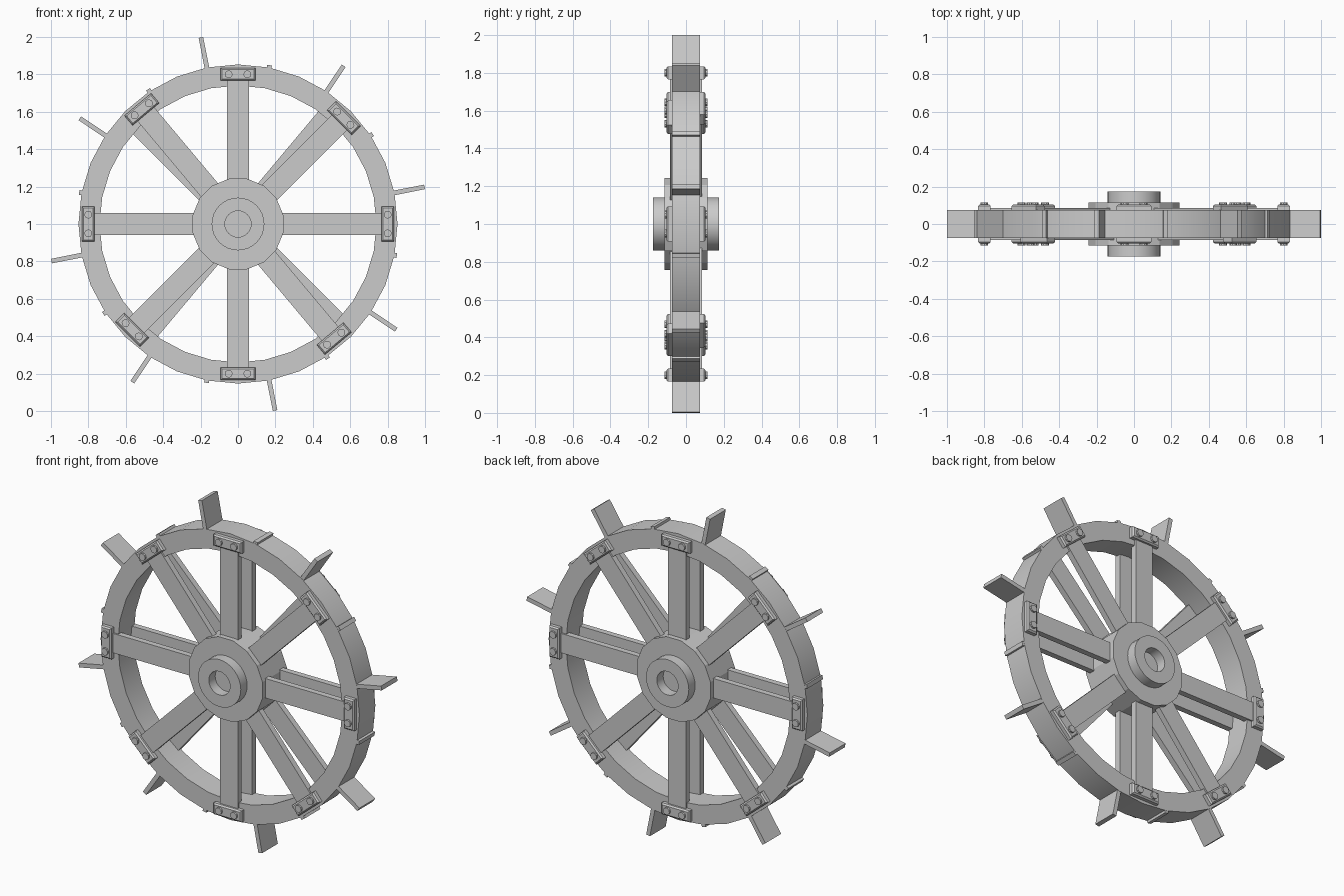
import bpy, bmesh
from math import pi, radians, cos, sin
from mathutils import Matrix, Vector

if "Cube" in bpy.data.objects:
    bpy.data.objects.remove(bpy.data.objects["Cube"])

CENTER = Matrix.Translation((0, 0, 1))


def finish(bm, name, smooth=False):
    bmesh.ops.recalc_face_normals(bm, faces=bm.faces[:])
    mesh = bpy.data.meshes.new(name)
    bm.to_mesh(mesh)
    bm.free()
    ob = bpy.data.objects.new(name, mesh)
    bpy.context.collection.objects.link(ob)
    if smooth:
        bpy.ops.object.select_all(action='DESELECT')
        ob.select_set(True)
        bpy.context.view_layer.objects.active = ob
        bpy.ops.object.shade_smooth_by_angle(angle=radians(30))
    return ob


def lathe(name, profile, sides, phase=0.0, smooth=True, closed=True):
    """Spin an (r, y) profile around the wheel axle."""
    bm = bmesh.new()
    rings = []
    for i in range(sides):
        a = phase + 2 * pi * i / sides
        rings.append([bm.verts.new((r * cos(a), y, 1 + r * sin(a))) for r, y in profile])
    n = len(profile)
    for i in range(sides):
        p, q = rings[i], rings[(i + 1) % sides]
        for j in range(n if closed else n - 1):
            k = (j + 1) % n
            bm.faces.new((p[j], p[k], q[k], q[j]))
    if not closed:
        bm.faces.new([r[0] for r in rings])
        bm.faces.new([r[-1] for r in rings])
    return finish(bm, name, smooth)


def radial(angle, back=False):
    """Local x = radial, y = depth, z = tangential; back side is a half turn about z."""
    m = CENTER @ Matrix.Rotation(-radians(angle), 4, 'Y')
    return Matrix.Rotation(pi, 4, 'Z') @ m if back else m


def box(name, lo, hi, matrix, bevel=0.0):
    lo, hi = Vector(lo), Vector(hi)
    bm = bmesh.new()
    bmesh.ops.create_cube(bm, size=1, matrix=Matrix.Translation((lo + hi) / 2)
                          @ Matrix.Diagonal((*(hi - lo), 1)))
    if bevel:  # chamfer only the outward (-y) edges
        edges = [e for e in bm.edges if all(v.co.y < lo.y + 1e-5 for v in e.verts)]
        bmesh.ops.bevel(bm, geom=edges, offset=bevel, segments=1, affect='EDGES')
    bm.transform(matrix)
    return finish(bm, name)


def bolt(name, r, t, matrix):
    bm = bmesh.new()
    bmesh.ops.create_cone(bm, cap_ends=True, segments=10, radius1=0.021, radius2=0.021, depth=0.03,
                          matrix=Matrix.Translation((r, -0.1, t)) @ Matrix.Rotation(pi / 2, 4, 'X'))
    bm.transform(matrix)
    return finish(bm, name, True)


# rim
lathe("rim", [(0.74, -0.075), (0.853, -0.075), (0.853, 0.075), (0.74, 0.075)], 32)

# hub drum and the two recessed axle collars
lathe("hub_drum", [(0.247, -0.115), (0.247, 0.115)], 16, pi / 16, False, closed=False)
for s, side in ((-1, "front"), (1, "back")):
    lathe("axle_collar_" + side,
          [(0.07, s * 0.11), (0.07, s * 0.175), (0.141, s * 0.175), (0.141, s * 0.11)], 32)

# paired spokes with bolted clamp plates
for back in (False, True):
    side = "back" if back else "front"
    for i, a in enumerate((0, 45, 90, 130, 180, 225, 270, 310)):
        m = radial(a, back)
        box(f"spoke_{side}_{i}", (0.2, -0.085, -0.058), (0.79, -0.05, 0.058), m)
        box(f"clamp_plate_{side}_{i}", (0.766, -0.104, -0.093), (0.834, -0.07, 0.093), m, 0.008)
        for t in (-0.05, 0.05):
            bolt(f"bolt_{side}_{i}", 0.8, t, m)

# paddles, alternating with short joint strips in the rim
for i in range(8):
    box(f"paddle_{i}", (0.8, -0.074, -0.0125), (1.017, 0.074, 0.0125), radial(11.25 + 45 * i))
    box(f"joint_strip_{i}", (0.8, -0.074, -0.0125), (0.866, 0.074, 0.0125), radial(33.75 + 45 * i))
